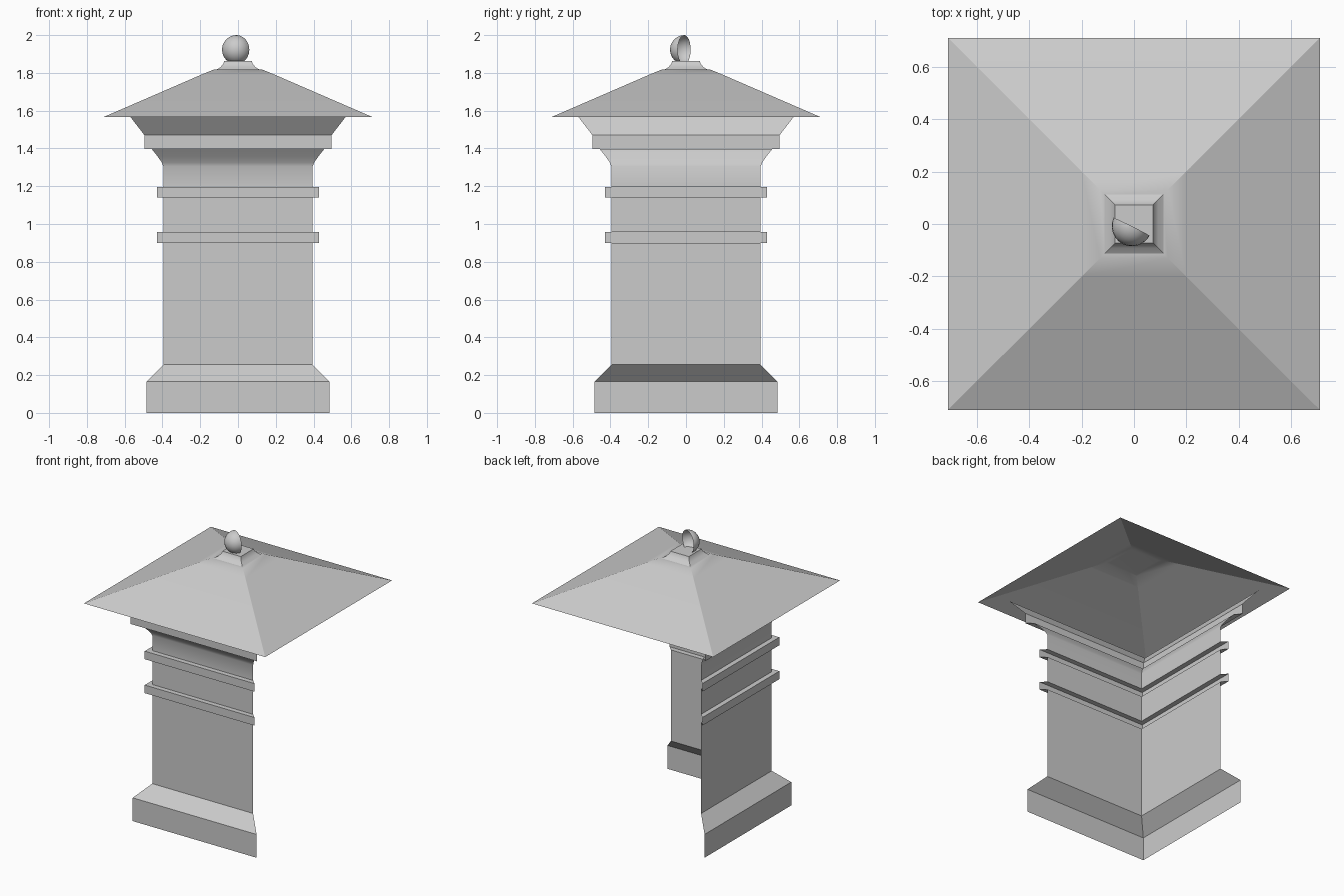
import bpy
import bmesh
import math

if "Cube" in bpy.data.objects:
    bpy.data.objects.remove(bpy.data.objects["Cube"])

CORNERS = [(-1, 1), (-1, -1), (1, -1), (1, 1)]


def finish(name, bm, angle=30):
    bmesh.ops.remove_doubles(bm, verts=bm.verts, dist=1e-5)
    mesh = bpy.data.meshes.new(name)
    bm.to_mesh(mesh)
    bm.free()
    obj = bpy.data.objects.new(name, mesh)
    bpy.context.collection.objects.link(obj)
    bpy.ops.object.select_all(action='DESELECT')
    obj.select_set(True)
    bpy.context.view_layer.objects.active = obj
    bpy.ops.object.shade_smooth_by_angle(angle=math.radians(angle))
    return obj


def square_sweep(name, profile, sides=4, cap_top=False):
    """Sweep a (half width, z) profile along the sides of a square, with mitred corners."""
    bm = bmesh.new()
    count = 4 if sides == 4 else sides + 1
    rings = [[bm.verts.new((cx * w, cy * w, z)) for cx, cy in CORNERS[:count]]
             for w, z in profile]
    for low, high in zip(rings, rings[1:]):
        for i in range(sides):
            j = (i + 1) % count
            bm.faces.new((low[i], low[j], high[j], high[i]))
    if cap_top:
        bm.faces.new(rings[-1])
    return finish(name, bm)


# Pillar shell: only the left and front walls exist
wall_profile = [(0.485, 0), (0.485, 0.165), (0.395, 0.255)]
for z in (0.90, 1.14):  # raised bands
    wall_profile += [(0.395, z), (0.43, z), (0.43, z + 0.057), (0.395, z + 0.057)]
wall_profile += [(0.395, 1.305), (0.403, 1.325), (0.425, 1.357), (0.457, 1.397),
                 (0.495, 1.397), (0.495, 1.47), (0.57, 1.567)]
square_sweep("pillar_walls", wall_profile, sides=2)

# Roof: open underneath, all four slopes
square_sweep("roof", [(0.71, 1.567), (0.20, 1.788), (0.13, 1.817), (0.11, 1.818)],
             cap_top=True)

# Finial base
square_sweep("finial_base", [(0.112, 1.818), (0.092, 1.831), (0.078, 1.847),
                             (0.072, 1.864)], cap_top=True)

# Finial ball: half shell open towards the back right
bm = bmesh.new()
radius, centre = 0.077, (-0.008, -0.008, 1.923)
steps, stacks = 12, 12
start, end = math.radians(155), math.radians(332)
grid = []
for s in range(stacks + 1):
    phi = -math.pi / 2 + math.pi * s / stacks
    grid.append([bm.verts.new((
        centre[0] + radius * math.cos(phi) * math.cos(start + (end - start) * i / steps),
        centre[1] + radius * math.cos(phi) * math.sin(start + (end - start) * i / steps),
        centre[2] + radius * math.sin(phi))) for i in range(steps + 1)])
for low, high in zip(grid, grid[1:]):
    for i in range(steps):
        bm.faces.new((low[i], low[i + 1], high[i + 1], high[i]))
finish("finial_ball", bm, 40)
